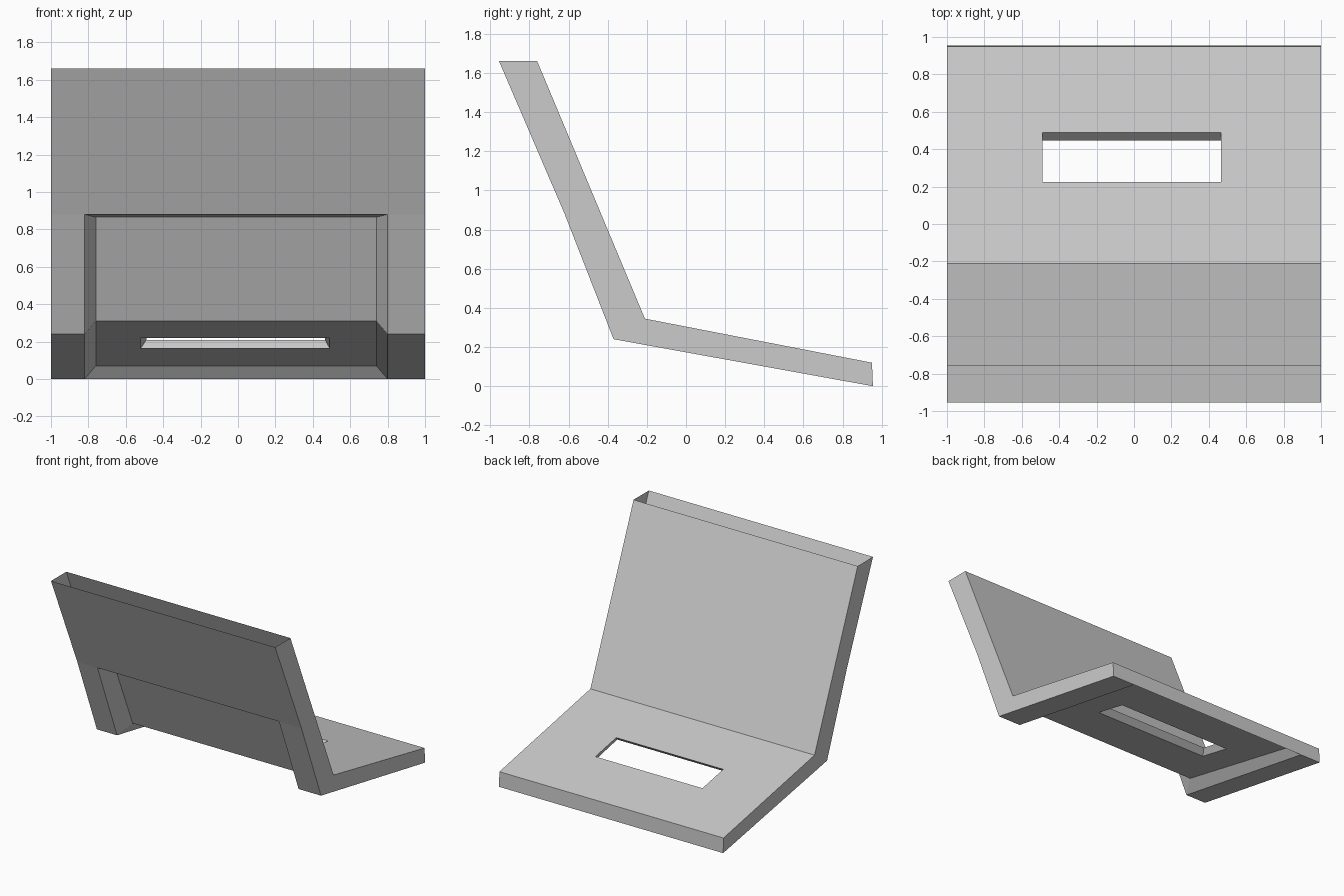
import bpy
import bmesh

cube = bpy.data.objects.get("Cube")
if cube:
    bpy.data.objects.remove(cube, do_unlink=True)

grey = bpy.data.materials.new("plain_grey")
grey.use_nodes = True
colour = (0.6, 0.6, 0.6, 1.0)
grey.diffuse_color = colour
grey.node_tree.nodes["Principled BSDF"].inputs["Base Color"].default_value = colour

# Side profile (y, z): outer face from top to seat end, then inner face back up
top_out, bend, heel, tip = (-0.955, 1.66), (-0.62, 0.88), (-0.37, 0.24), (0.955, 0.0)
tip_top, crease, top_in = (0.95, 0.12), (-0.21, 0.345), (-0.76, 1.66)
# Floor of the recess along the same profile
rec_top, rec_heel, rec_tip = (-0.49, 0.865), (-0.257, 0.31), (0.90, 0.07)

FULL = (-1.0, 1.0)
MOUTH = (-0.82, 0.80)    # recess opening
FLOOR = (-0.76, 0.74)    # recess floor
SLOT_LOW = (-0.52, 0.49)
SLOT_TOP = (-0.49, 0.465)

bm = bmesh.new()


def face(*points):
    bm.faces.new([bm.verts.new(p) for p in points])


def at(x, p):
    return (x, p[0], p[1])


def rect(xs, p, q):
    """Four corners spanning xs between profile points p and q."""
    return [at(xs[0], p), at(xs[1], p), at(xs[1], q), at(xs[0], q)]


def on_line(p, q, y):
    t = (y - p[0]) / (q[0] - p[0])
    return (y, p[1] + t * (q[1] - p[1]))


def bridge(outer, inner):
    """Ring of quads between two four-corner loops."""
    for i in range(4):
        j = (i + 1) % 4
        face(outer[i], outer[j], inner[j], inner[i])


# Side cheeks
for x in FULL:
    face(*[at(x, p) for p in (top_out, bend, heel, tip, tip_top, crease, top_in)])

# Back rest: inner face and upper outer face, left open along the top edge
face(*rect(FULL, top_in, crease))
split = [FULL[0], MOUTH[0], MOUTH[1], FULL[1]]
face(at(FULL[1], top_out), at(FULL[0], top_out), *[at(x, bend) for x in split])

# Seat end
face(at(FULL[1], tip_top), at(FULL[0], tip_top), *[at(x, tip) for x in split])

# Legs and the slanted recess walls beside them
for i in range(2):
    leg = (FULL[i], MOUTH[i])
    face(*rect(leg, bend, heel))
    face(*rect(leg, heel, tip))
    for p, q, rp, rq in ((bend, heel, rec_top, rec_heel), (heel, tip, rec_heel, rec_tip)):
        face(at(MOUTH[i], p), at(MOUTH[i], q), at(FLOOR[i], rq), at(FLOOR[i], rp))

# Recess end walls and back floor
for p, r in ((bend, rec_top), (tip, rec_tip)):
    face(at(MOUTH[0], p), at(MOUTH[1], p), at(FLOOR[1], r), at(FLOOR[0], r))
face(*rect(FLOOR, rec_top, rec_heel))

# Seat top, seat underside and the slanted slot through both
slot_top = rect(SLOT_TOP, on_line(crease, tip_top, 0.225), on_line(crease, tip_top, 0.49))
slot_low = rect(SLOT_LOW, on_line(rec_heel, rec_tip, 0.177), on_line(rec_heel, rec_tip, 0.447))
bridge(rect(FULL, crease, tip_top), slot_top)
bridge(rect(FLOOR, rec_heel, rec_tip), slot_low)
bridge(slot_top, slot_low)

bmesh.ops.remove_doubles(bm, verts=bm.verts[:], dist=0.0005)
bmesh.ops.recalc_face_normals(bm, faces=bm.faces[:])

mesh = bpy.data.meshes.new("angled_stand")
bm.to_mesh(mesh)
bm.free()
mesh.materials.append(grey)
stand = bpy.data.objects.new("angled_stand", mesh)
bpy.context.collection.objects.link(stand)
